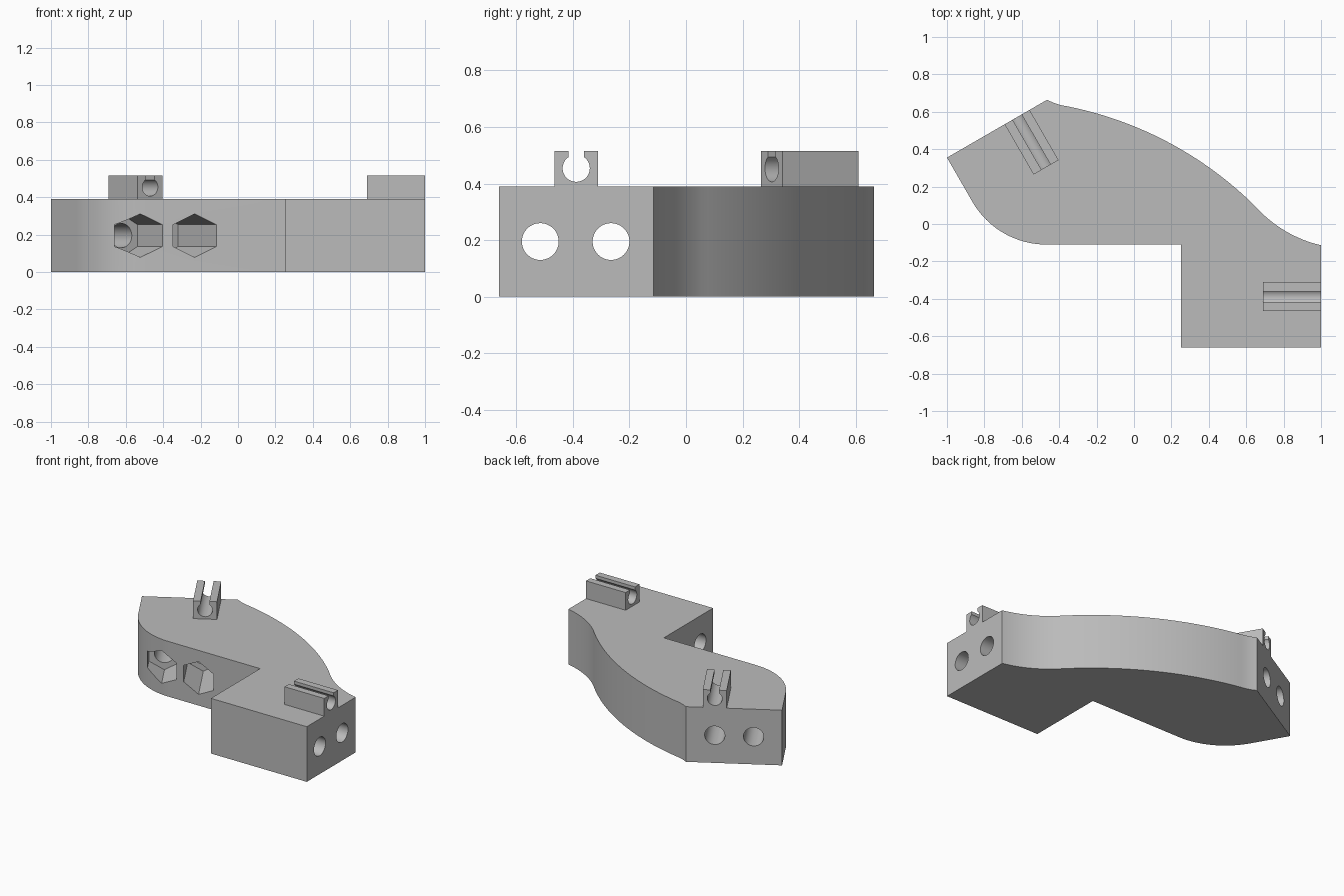
import bpy
import bmesh
from math import sin, cos, pi, radians, asin, sqrt, atan2
from mathutils import Matrix, Vector

if "Cube" in bpy.data.objects:
    bpy.data.objects.remove(bpy.data.objects["Cube"])

HEIGHT = 0.39
MID = HEIGHT / 2

grey = bpy.data.materials.new("plain grey")
grey.use_nodes = True
grey.diffuse_color = (0.5, 0.5, 0.5, 1)
grey.node_tree.nodes["Principled BSDF"].inputs["Base Color"].default_value = (0.5, 0.5, 0.5, 1)


def prism(name, points, depth, matrix=Matrix()):
    """Extrude a flat outline along local z, then place it."""
    bm = bmesh.new()
    face = bm.faces.new([bm.verts.new((x, y, 0)) for x, y in points])
    grown = bmesh.ops.extrude_face_region(bm, geom=[face])["geom"]
    verts = [v for v in grown if isinstance(v, bmesh.types.BMVert)]
    bmesh.ops.translate(bm, verts=verts, vec=(0, 0, depth))
    bmesh.ops.recalc_face_normals(bm, faces=bm.faces)
    bm.transform(matrix)
    mesh = bpy.data.meshes.new(name)
    bm.to_mesh(mesh)
    bm.free()
    mesh.materials.append(grey)
    obj = bpy.data.objects.new(name, mesh)
    bpy.context.collection.objects.link(obj)
    return obj


def arc(cx, cy, r, start, end, n):
    angles = [radians(start + (end - start) * i / n) for i in range(n + 1)]
    return [(cx + r * cos(a), cy + r * sin(a)) for a in angles]


def arc_through(a, b, c, n):
    """Circular arc from a to c passing through b."""
    (ax, ay), (bx, by), (cx, cy) = a, b, c
    d = 2 * (ax * (by - cy) + bx * (cy - ay) + cx * (ay - by))
    sa, sb, sc = ax * ax + ay * ay, bx * bx + by * by, cx * cx + cy * cy
    ox = (sa * (by - cy) + sb * (cy - ay) + sc * (ay - by)) / d
    oy = (sa * (cx - bx) + sb * (ax - cx) + sc * (bx - ax)) / d
    t0, t1 = atan2(ay - oy, ax - ox), atan2(cy - oy, cx - ox)
    t1 += 2 * pi * round((t0 - t1) / (2 * pi))
    r = sqrt((ax - ox) ** 2 + (ay - oy) ** 2)
    return [(ox + r * cos(t0 + (t1 - t0) * i / n), oy + r * sin(t0 + (t1 - t0) * i / n))
            for i in range(n + 1)]


def frame(x, y, z, direction):
    """Local z runs along a level direction, local y points up."""
    d = Vector((*direction, 0)).normalized()
    up = Vector((0, 0, 1))
    m = Matrix((up.cross(d), up, d)).transposed().to_4x4()
    m.translation = (x, y, z)
    return m


def smooth(obj):
    bpy.ops.object.select_all(action="DESELECT")
    obj.select_set(True)
    bpy.context.view_layer.objects.active = obj
    bpy.ops.object.shade_smooth_by_angle(angle=radians(25))


# Body: curved plate with one square end and one slanted end
shoulder = (-0.393, 0.636)
hip = (0.69, 0.052)
outline = [(-1, 0.355)]
outline += arc(-0.468, 0.347, 0.457, 210, 270, 20)
outline += [(0.25, -0.11), (0.25, -0.66), (1, -0.66)]
outline += arc_through((1, -0.114), (0.8, -0.032), hip, 14)
outline += arc_through(hip, (0.2, 0.428), shoulder, 36)[1:]
outline += [(-0.43, 0.648), (-0.465, 0.664)]
body = prism("body", outline, HEIGHT)

# Bolt holes and hexagonal nut pockets
inward = Vector((0.5, -0.866))
along = Vector((0.866, 0.5))
corner = Vector((-1, 0.355))
circle = arc(0, 0, 0.065, 0, 360, 48)[:-1]
hexagon = arc(0, 0, 0.116, 90, 450, 6)[:-1]
cutters = []
for offset in (0.183, 0.433):
    p = corner + along * offset
    start = p - inward * 0.1
    seat = p + inward * 0.435
    cutters.append(prism("bolt_cutter", circle, 0.6, frame(*start, MID, inward)))
    cutters.append(prism("nut_cutter", hexagon, 0.6, frame(*seat, MID, inward)))
for y in (-0.515, -0.265):
    cutters.append(prism("bolt_cutter", circle, 0.95, frame(0.15, y, MID, (1, 0))))

for cutter in cutters:
    cutter.hide_render = True
    mod = body.modifiers.new("cut", "BOOLEAN")
    mod.operation = "DIFFERENCE"
    mod.solver = "EXACT"
    mod.object = cutter
bpy.context.view_layer.update()
cut_mesh = bpy.data.meshes.new_from_object(
    body.evaluated_get(bpy.context.evaluated_depsgraph_get()))
body.modifiers.clear()
body.data = cut_mesh
for cutter in cutters:
    bpy.data.objects.remove(cutter)
smooth(body)

# Snap clips: blocks with a keyhole groove open at the top
half, top, slot, bore, axis = 0.077, 0.125, 0.028, 0.048, 0.064
gap = 90 - asin(slot / bore) * 180 / pi
clip = [(-half, 0), (half, 0), (half, top), (slot, top)]
clip += arc(0, axis, bore, gap, -180 - gap, 32)
clip += [(-slot, top), (-half, top)]
slanted_end = corner + along * 0.433
smooth(prism("slanted_end_clip", clip, 0.31, frame(*slanted_end, HEIGHT, inward)))
smooth(prism("square_end_clip", clip, 0.31, frame(0.69, -0.388, HEIGHT, (1, 0))))
